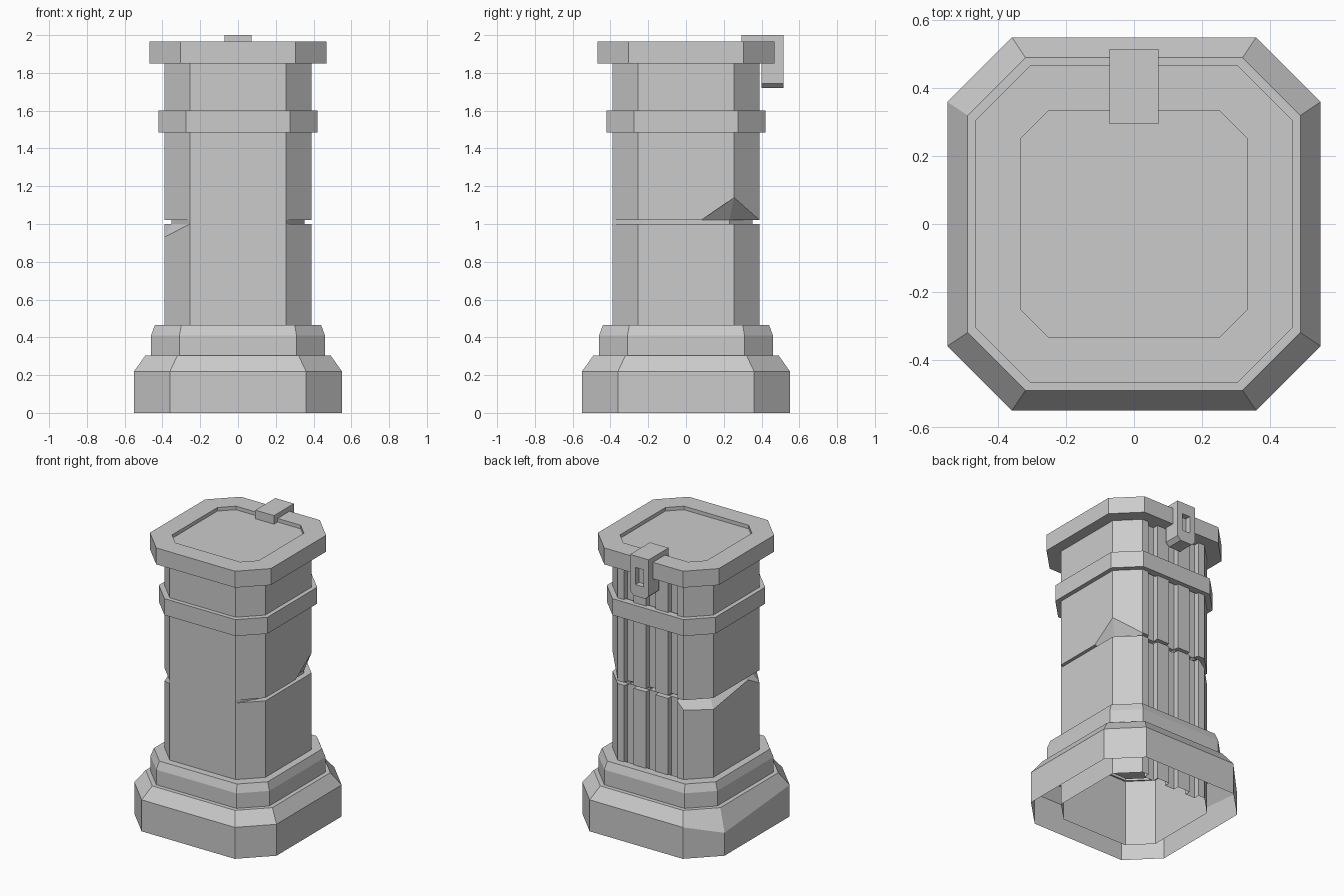
import bpy, bmesh

if "Cube" in bpy.data.objects:
    bpy.data.objects.remove(bpy.data.objects["Cube"], do_unlink=True)

stone = bpy.data.materials.new("grey_stone")
stone.use_nodes = True
GREY = (0.6, 0.6, 0.6, 1)
stone.diffuse_color = GREY
stone.node_tree.nodes["Principled BSDF"].inputs["Base Color"].default_value = GREY


def octagon(half, flat, z):
    """Square ring with cut corners, anticlockwise from above."""
    pts = [(-flat, -half), (flat, -half), (half, -flat), (half, flat),
           (flat, half), (-flat, half), (-half, flat), (-half, -flat)]
    return [(x, y, z) for x, y in pts]


def loft(name, rings, bottom=False, top=False):
    """Skin a stack of rings that share one point count."""
    bm = bmesh.new()
    loops = [[bm.verts.new(p) for p in ring] for ring in rings]
    n = len(loops[0])
    for a, b in zip(loops, loops[1:]):
        for i in range(n):
            j = (i + 1) % n
            bm.faces.new((a[i], a[j], b[j], b[i]))
    if bottom:
        bm.faces.new(loops[0][::-1])
    if top:
        bm.faces.new(loops[-1])
    mesh = bpy.data.meshes.new(name)
    bm.to_mesh(mesh)
    bm.free()
    obj = bpy.data.objects.new(name, mesh)
    obj.data.materials.append(stone)
    bpy.context.collection.objects.link(obj)
    return obj


def box(name, x, y0, y1, z0, z1):
    ring = [(-x, y0), (x, y0), (x, y1), (-x, y1)]
    return loft(name, [[(a, b, z) for a, b in ring] for z in (z0, z1)], True, True)


# Stepped plinth, open underneath, with one worn corner
plinth_rings = [octagon(*r) for r in (
    (0.55, 0.36, 0), (0.55, 0.36, 0.22), (0.49, 0.32, 0.305), (0.46, 0.31, 0.305),
    (0.46, 0.31, 0.41), (0.44, 0.30, 0.465), (0.38, 0.25, 0.465))]
plinth_rings[1][6] = (-0.55, 0.36, 0.16)
loft("plinth", plinth_rings)

# Shaft outline with three grooves in the back
H, F = 0.39, 0.255
outline = [(-F, -H), (F, -H), (H, -F), (H, 0.08), (H, F), (F, H)]
for cx in (0.17, 0, -0.17):
    r, l, d = cx + 0.037, cx - 0.037, H - 0.04
    outline += [(r, H), (r, d), (l, d), (l, H)]
outline += [(-F, H), (-H, F), (-H, -0.13), (-H, -F)]


def shaft_ring(z, chips={}):
    return [(x, y, chips.get((x, y), z)) for x, y in outline]


def crack_ring(z):
    """Set back everywhere except the unbroken front."""
    return [(x, y, z) if y <= -H else (x * 0.9, y * 0.9, z) for x, y in outline]


# Shaft split by a crack, with chipped corners beside it
lower_chips = {(-H, -F): 0.93, (-H, F): 0.94, (-F, H): 0.95}
upper_chips = {(H, F): 1.14}
loft("shaft", [shaft_ring(0), shaft_ring(1.0, lower_chips), crack_ring(1.0),
               crack_ring(1.02), shaft_ring(1.02, upper_chips), shaft_ring(1.86)])
loft("shaft_ceiling", [octagon(0.345, 0.23, 0.455), octagon(0.345, 0.23, 0.465)], True, True)

# Raised band
loft("band", [octagon(0.37, 0.24, 1.485), octagon(0.42, 0.275, 1.485),
              octagon(0.42, 0.275, 1.60), octagon(0.37, 0.24, 1.60)])

# Cap with a shallow recess on top
loft("cap", [octagon(0.468, 0.305, 1.85), octagon(0.468, 0.305, 1.965),
             octagon(0.335, 0.25, 1.965), octagon(0.335, 0.25, 1.94)], True, True)

# Bracket hooked over the back edge
box("bracket_arm", 0.072, 0.295, 0.41, 1.93, 2.0)
shape = [(-0.072, 2.0), (-0.072, 1.745), (-0.045, 1.72),
         (0.045, 1.72), (0.072, 1.745), (0.072, 2.0)]
plate = loft("bracket_plate", [[(x, y, z) for x, z in shape[::-1]] for y in (0.40, 0.515)],
             True, True)
bm = bmesh.new()
bm.from_mesh(plate.data)
bmesh.ops.recalc_face_normals(bm, faces=bm.faces)
bm.to_mesh(plate.data)
bm.free()

# Slot cut into the plate
cutter = box("slot_cutter", 0.03, 0.475, 0.55, 1.80, 1.92)
cutter.hide_render = True
cut = plate.modifiers.new("slot", 'BOOLEAN')
cut.operation = 'DIFFERENCE'
cut.solver = 'EXACT'
cut.object = cutter
bpy.context.view_layer.objects.active = plate
bpy.ops.object.modifier_apply(modifier=cut.name)
bpy.data.objects.remove(cutter, do_unlink=True)
